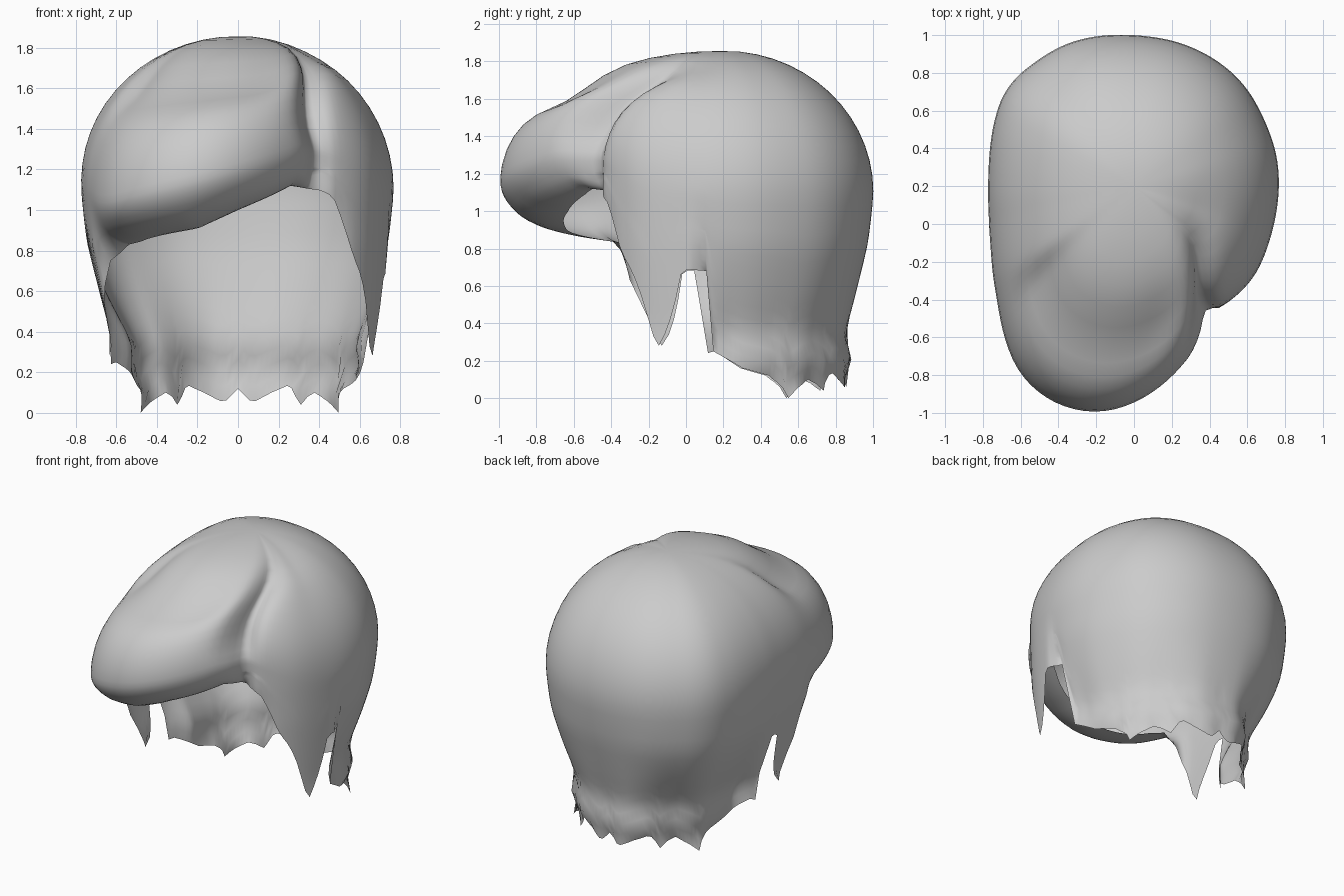
import bpy, bmesh, math
from mathutils import Vector

if "Cube" in bpy.data.objects:
    bpy.data.objects.remove(bpy.data.objects["Cube"])

CROWN = Vector((0, 0.2, 1.86))
COLS, TOP, LOW = 144, 14, 14


def lerp(table, v):
    """Linear lookup in a list of (key, value) pairs."""
    if v <= table[0][0]:
        return table[0][1]
    for (a, p), (b, q) in zip(table, table[1:]):
        if v <= b:
            return p + (q - p) * (v - a) / (b - a)
    return table[-1][1]


def soft_lerp(table, a):
    """Lookup averaged over neighbouring angles, except near the parting."""
    w = 1 if 15 < a < 42 else 7
    return sum(lerp(table, (a + k * w / 2 + 180) % 360 - 180) for k in range(-2, 3)) / 5


def ramp(a, b, v):
    t = max(0, min(1, (v - a) / (b - a)))
    return t * t * (3 - 2 * t)


# widest outline: degrees from the front (positive = +x), radius from the crown
OUTLINE = [(-180, .8), (-163, .826), (-152, .842), (-140, .84), (-128, .863),
           (-121, .834), (-114, .815), (-100, .777), (-86, .772), (-71, .8),
           (-56, .893), (-45, .99), (-35.6, 1.13),
           (-27.8, 1.2), (-19, 1.232), (-12.7, 1.235), (-4.8, 1.2), (1.5, 1.14),
           (9.9, 1.046), (18.4, .949), (25.3, .84), (30, .735), (34, .785),
           (48.5, .8), (58, .79), (72.5, .766), (90, .77), (105, .776),
           (117, .774), (131, .795), (146, .8), (180, .8)]
# height of the widest outline
WIDEST = [(-180, 1.1), (-90, 1.15), (-60, 1.13), (-36, 1.04), (-13, 1.15),
          (18, 1.32), (34, 1.3), (60, 1.15), (90, 1.1), (180, 1.1)]
# lower edge of the fringe, then of the ragged side and back hair
FRINGE = [(-50, .75), (-45, .83), (-37, .845), (-13, .91), (0, 1), (20, 1.12),
          (27, 1.11), (32, 1.1), (37, 1.06), (41, .95), (46, .78), (50, .7)]
RAGGED = [(50, .72), (55, .55), (60, .33), (62.5, .28), (65, .34), (69, .47),
          (73, .69), (82.5, .68), (85, .25), (100, .16), (115, .12), (122, .07),
          (125, 0), (131, .05), (140, .1), (145, .08), (150, .04), (156, .14),
          (165, .1), (174, .05), (180, .12)]
# how far the hair draws in toward the neck, by height
TAPER = [(0, .13), (.1, .16), (.2, .12), (.33, .15), (.4, .14), (.55, .1),
         (.83, .03), (1.1, 0)]
CURL = [(-55, .17), (-37, .31), (-13, .36), (0, .32), (18, .2), (30, .08)]


def inset(a, z):
    """How far the hanging hair sits inside the widest outline."""
    h = lerp(TAPER, z)
    side = ramp(78, 95, abs(a)) * (1 - ramp(140, 172, abs(a)))
    h += (.13 if a < 0 else .05) * side * (1 - ramp(.1, .85, z))
    if a > 0:                       # right lock hangs straighter
        h *= 1 - .75 * ramp(36, 46, a) * (1 - ramp(76, 82, a))
    return h


def column(a):
    """Points of one strand line from the crown to the lower edge."""
    R, zw = soft_lerp(OUTLINE, a), soft_lerp(WIDEST, a)
    edge = lerp(FRINGE, a) if -50 <= a <= 50 else lerp(RAGGED, abs(a) + (4 if -85 < a < -74 else 0))
    front = ramp(-56, -44, a) * (1 - ramp(26, 34, a))
    pts = []
    # dome, with a crease above the fringe roll and a swept parting groove
    for i in range(1, TOP + 1):
        t = i / TOP * math.pi / 2
        s = math.sin(t)
        twist = 20 * math.exp(-((a - 32) / 35) ** 2) * (1 - ramp(.45, 1, s))
        b = math.radians(a + twist)
        p = CROWN + Vector((math.sin(b), -math.cos(b), 0)) * R * s
        p.z = zw + (CROWN.z - zw) * math.cos(t)
        p.z -= .085 * front * math.exp(-((s - .7) / .14) ** 2) * (1 - ramp(0, 22, a))
        groove = .06 * math.exp(-((p.x - .36) / .06) ** 2) * (1 - ramp(-.2, .3, p.y))
        groove *= 1 - ramp(.85, 1, i / TOP)
        p += (Vector((0, .2, 1.1)) - p).normalized() * groove
        pts.append(p)
    # lower part: rolled-under fringe at the front, hanging hair elsewhere
    d = Vector((math.sin(math.radians(a)), -math.cos(math.radians(a)), 0))
    for i in range(1, LOW + 1):
        s = i / LOW
        q = s * math.pi / 2
        z_hang = zw + (edge - zw) * s
        z_roll = zw + (edge - zw) * math.sin(q)
        z = z_hang + (z_roll - z_hang) * front
        hang = inset(a, z)
        roll = lerp(CURL, a) * (1 - math.cos(q))
        p = CROWN + d * (R - hang + (hang - roll) * front)
        p.z = z
        pts.append(p)
    return pts


# hair shell
bm = bmesh.new()
crown = bm.verts.new(CROWN)
cols = [[bm.verts.new(p) for p in column(-180 + 360 * c / COLS)] for c in range(COLS)]
for c in range(COLS):
    l, r = cols[c], cols[(c + 1) % COLS]
    bm.faces.new((crown, l[0], r[0]))
    for k in range(len(l) - 1):
        bm.faces.new((l[k], l[k + 1], r[k + 1], r[k]))
# soften the dome but leave the ragged edge crisp
soft = [v for col in cols for v in col[:TOP + 6]] + [crown]
for _ in range(3):
    bmesh.ops.smooth_vert(bm, verts=soft, factor=.4, use_axis_x=True,
                          use_axis_y=True, use_axis_z=True)
bmesh.ops.recalc_face_normals(bm, faces=bm.faces)
bm.normal_update()
if crown.normal.z < 0:
    bmesh.ops.reverse_faces(bm, faces=bm.faces)
mesh = bpy.data.meshes.new("hair_shell")
bm.to_mesh(mesh)
bm.free()
mesh.shade_smooth()
hair = bpy.data.objects.new("hair_shell", mesh)
bpy.context.collection.objects.link(hair)

mat = bpy.data.materials.new("light_grey")
mat.diffuse_color = (.6, .6, .6, 1)
mat.use_nodes = True
mat.node_tree.nodes["Principled BSDF"].inputs["Base Color"].default_value = mat.diffuse_color
mesh.materials.append(mat)
